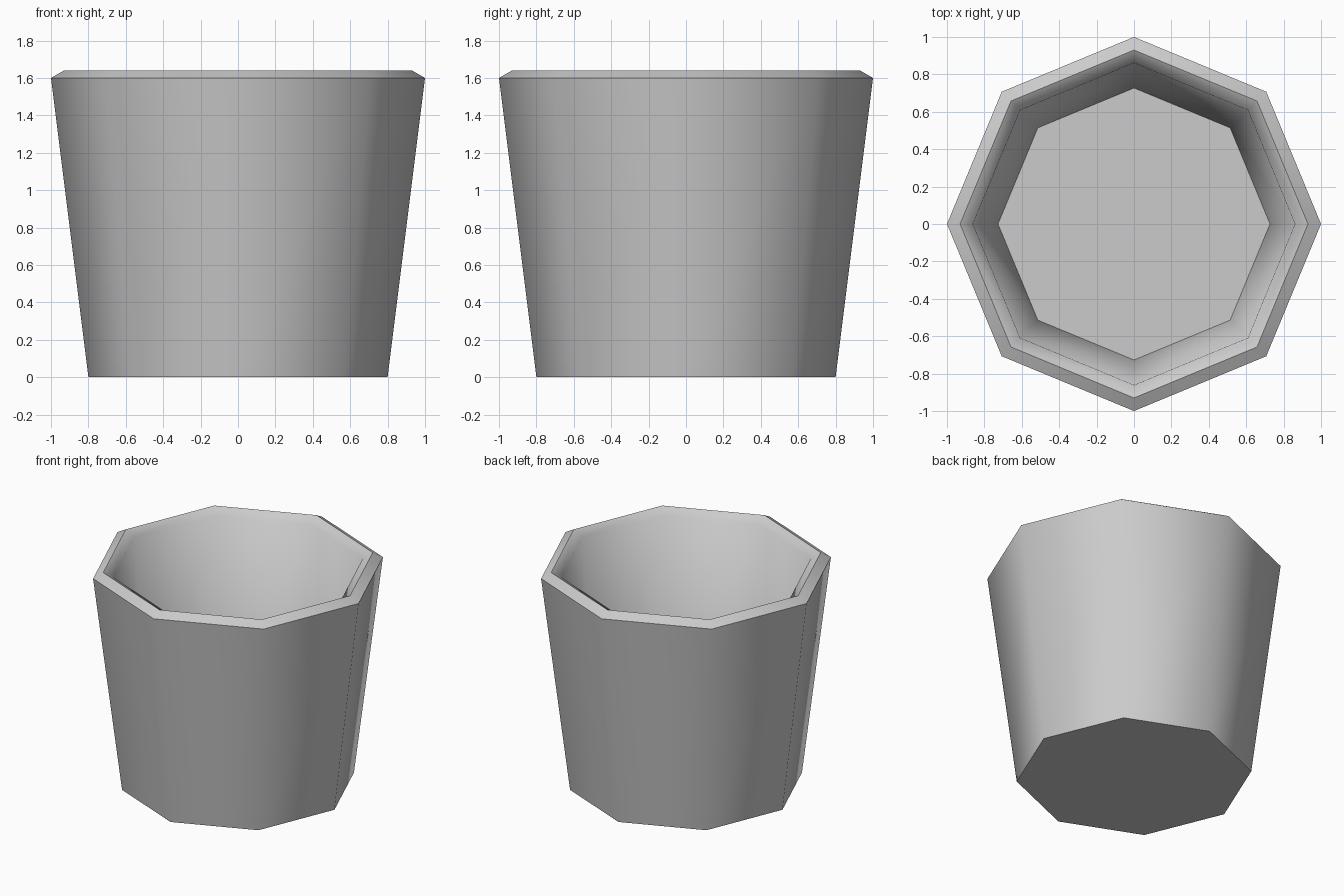
import bpy
import bmesh
import math

default = bpy.data.objects.get("Cube")
if default:
    bpy.data.objects.remove(default, do_unlink=True)

SIDES = 8

# Wall section as (radius, height): base, outer lip, rim crest, inner lip, floor
PROFILE = [(0.80, 0.0), (1.0, 1.6), (0.93, 1.64), (0.861, 1.6), (0.727, 0.1)]


def make_material(name, colour):
    mat = bpy.data.materials.new(name)
    mat.use_nodes = True
    mat.diffuse_color = colour
    mat.node_tree.nodes["Principled BSDF"].inputs["Base Color"].default_value = colour
    return mat


def ring(bm, radius, height):
    step = math.tau / SIDES
    return [bm.verts.new((radius * math.cos(i * step), radius * math.sin(i * step), height))
            for i in range(SIDES)]


# Octagonal tapered pot: rings bridged from base to inner floor
bm = bmesh.new()
rings = [ring(bm, r, z) for r, z in PROFILE]
for low, high in zip(rings, rings[1:]):
    for i in range(SIDES):
        j = (i + 1) % SIDES
        bm.faces.new((low[i], low[j], high[j], high[i]))

# Underside and inner floor
bm.faces.new(rings[0][::-1])
bm.faces.new(rings[-1])
bmesh.ops.recalc_face_normals(bm, faces=bm.faces)

mesh = bpy.data.meshes.new("pot")
bm.to_mesh(mesh)
bm.free()
mesh.materials.append(make_material("plain grey", (0.6, 0.6, 0.6, 1.0)))

pot = bpy.data.objects.new("pot", mesh)
bpy.context.collection.objects.link(pot)

# Rounded walls and inner lip, crisp outer lip and floor edges
bpy.ops.object.select_all(action="DESELECT")
pot.select_set(True)
bpy.context.view_layer.objects.active = pot
bpy.ops.object.shade_smooth_by_angle(angle=math.radians(60))
